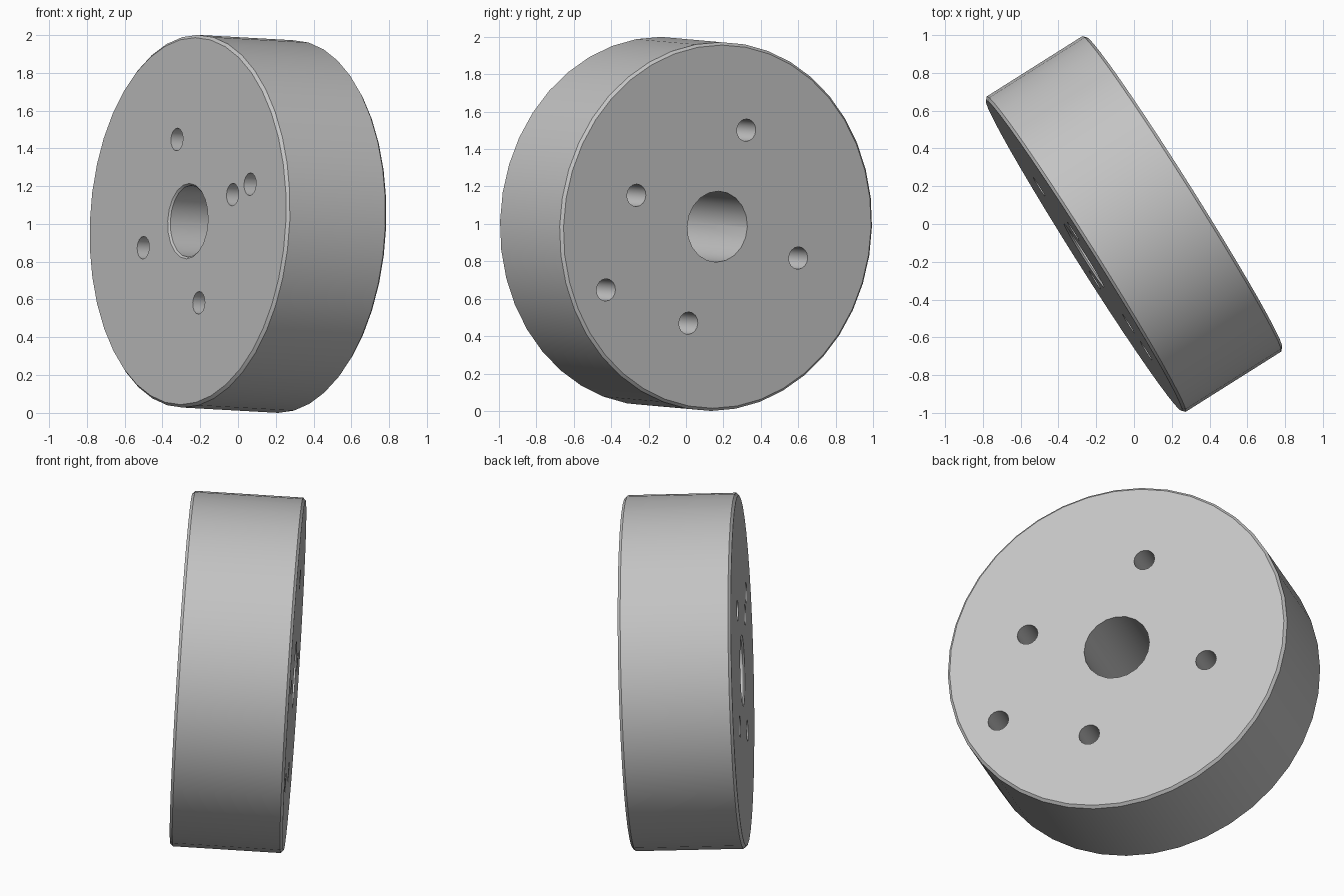
import bpy, bmesh
from math import cos, sin, tau, radians
from mathutils import Vector, Matrix

cube = bpy.data.objects.get("Cube")
if cube:
    bpy.data.objects.remove(cube, do_unlink=True)

RADIUS, HALF, BEVEL = 0.987, 0.314, 0.015
BORE, PIN, PIN_DEPTH = 0.19, 0.06, 0.28

steel = bpy.data.materials.new("plain grey")
steel.use_nodes = True
grey = (0.55, 0.55, 0.55, 1)
steel.diffuse_color = grey
steel.node_tree.nodes["Principled BSDF"].inputs["Base Color"].default_value = grey


def turned(name, profile, sides, centre=(0, 0)):
    """Solid of revolution about local z from (radius, height) pairs."""
    bm = bmesh.new()
    rings = [[bm.verts.new((centre[0] + r * cos(tau * i / sides),
                            centre[1] + r * sin(tau * i / sides), z))
              for i in range(sides)] for r, z in profile]
    for low, high in zip(rings, rings[1:]):
        for i in range(sides):
            j = (i + 1) % sides
            bm.faces.new((low[i], low[j], high[j], high[i]))
    bm.faces.new(rings[0][::-1])
    bm.faces.new(rings[-1])
    mesh = bpy.data.meshes.new(name)
    bm.to_mesh(mesh)
    bm.free()
    mesh.materials.append(steel)
    obj = bpy.data.objects.new(name, mesh)
    bpy.context.collection.objects.link(obj)
    return obj


# Thick disc with chamfered rims
disc = turned("disc", [(RADIUS - BEVEL, -HALF), (RADIUS, -HALF + BEVEL),
                       (RADIUS, HALF - BEVEL), (RADIUS - BEVEL, HALF)], 40)

# Central bore, countersunk on the front face
cutters = [turned("bore_cutter", [(BORE + 0.02, -HALF - 0.01), (BORE + 0.01, -HALF),
                                  (BORE, -HALF + 0.01), (BORE, HALF + 0.1)], 20)]

# Blind pin holes: four on a circle plus one further out, on each face
for side, ring, outer, outer_angle in ((-1, 0.455, 0.633, 162), (1, 0.543, 0.772, 206)):
    spots = [(ring, 72 + 90 * k) for k in range(4)] + [(outer, outer_angle)]
    ends = sorted((side * (HALF - PIN_DEPTH), side * (HALF + 0.1)))
    for r, angle in spots:
        a = radians(angle)
        cutters.append(turned("pin_hole_cutter", [(PIN, z) for z in ends], 16,
                              (r * cos(a), r * sin(a))))

bpy.context.view_layer.objects.active = disc
for cutter in cutters:
    cutter.hide_render = True
    cut = disc.modifiers.new("hole", 'BOOLEAN')
    cut.operation, cut.solver, cut.object = 'DIFFERENCE', 'EXACT', cutter
    bpy.ops.object.modifier_apply(modifier=cut.name)
for cutter in cutters:
    bpy.data.objects.remove(cutter, do_unlink=True)

# Smooth walls, sharp rims
bpy.ops.object.select_all(action='DESELECT')
disc.select_set(True)
bpy.ops.object.shade_smooth_by_angle(angle=radians(30))

# Turn the disc on edge along its tilted axle
axle = Vector((0.845, 0.533, -0.047)).normalized()
across = Vector((0, 0, 1)).cross(axle).normalized()
up = axle.cross(across)
disc.matrix_world = (Matrix.Translation((0, 0, 1))
                     @ Matrix((across, up, axle)).transposed().to_4x4())
